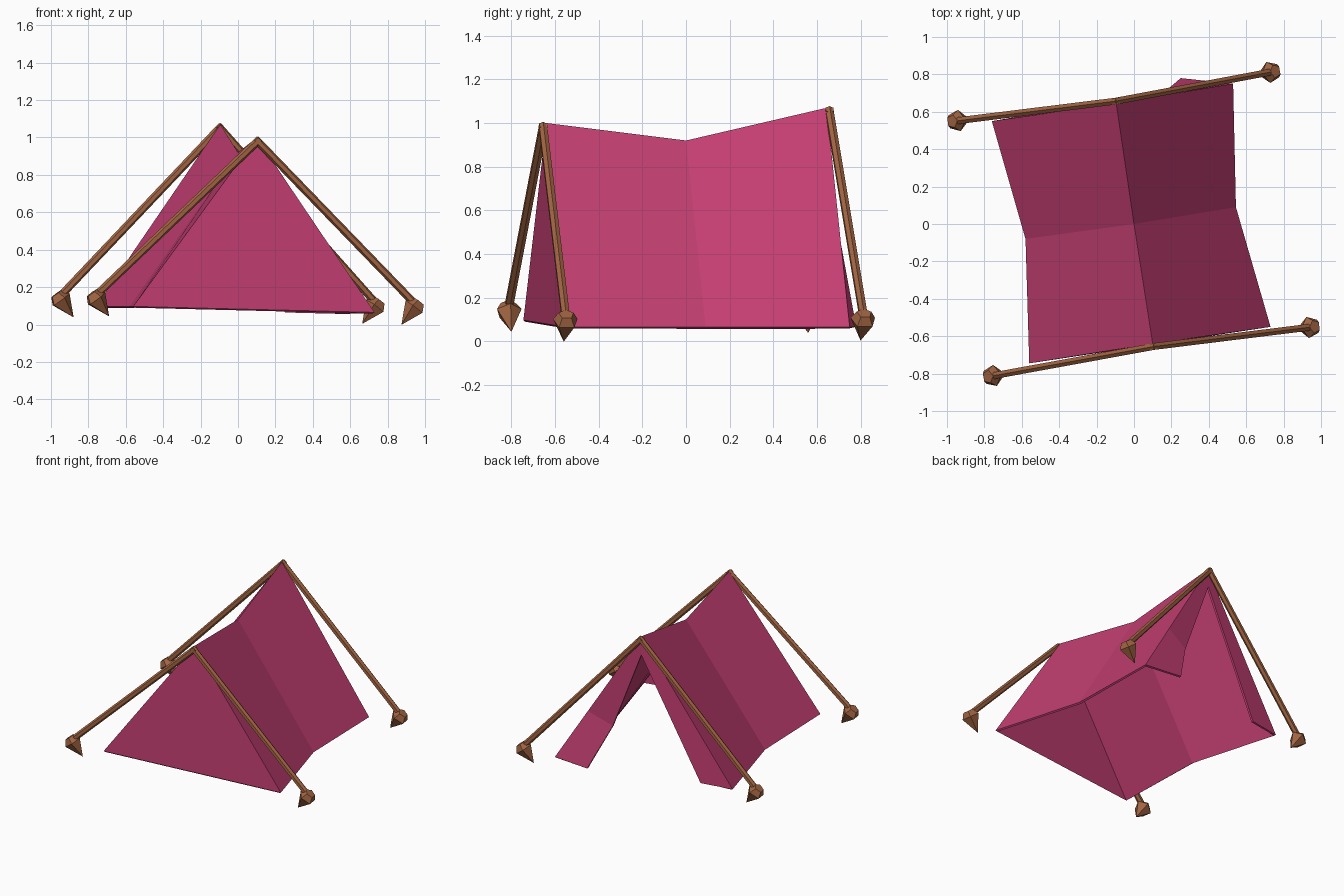
import bpy, bmesh
from mathutils import Vector

if "Cube" in bpy.data.objects:
    bpy.data.objects.remove(bpy.data.objects["Cube"])


def material(name, color):
    m = bpy.data.materials.new(name)
    m.diffuse_color = (*color, 1)
    m.use_nodes = True
    m.node_tree.nodes["Principled BSDF"].inputs["Base Color"].default_value = m.diffuse_color
    return m


PINK = material("pink_cloth", (0.56, 0.05, 0.17))
WOOD = material("wood", (0.36, 0.13, 0.055))


def add_object(name, bm, mat):
    bmesh.ops.recalc_face_normals(bm, faces=bm.faces)
    mesh = bpy.data.meshes.new(name)
    bm.to_mesh(mesh)
    bm.free()
    mesh.materials.append(mat)
    ob = bpy.data.objects.new(name, mesh)
    bpy.context.collection.objects.link(ob)
    return ob


def lathe(name, start, axis, profile, sides, mat):
    """Low-poly turned solid: profile is (distance, radius) along axis."""
    bm = bmesh.new()
    turn = Vector(axis).to_track_quat('Z', 'Y')
    rings = []
    for dist, rad in profile:
        ret = bmesh.ops.create_circle(bm, segments=sides, radius=max(rad, 0.001))
        for v in ret["verts"]:
            v.co = Vector(start) + turn @ (v.co + Vector((0, 0, dist)))
        rings.append(ret["verts"])
    for a, b in zip(rings, rings[1:]):
        for i in range(sides):
            j = (i + 1) % sides
            bm.faces.new((a[i], a[j], b[j], b[i]))
    bm.faces.new(rings[0])
    bm.faces.new(rings[-1])
    return add_object(name, bm, mat)


# Tent cloth: sagging ridge, pinched walls, closed front, parted flaps at the back
P = {
    "ridge_f": (0.10, -0.64, 1.0), "ridge_m": (0, 0, 0.92), "ridge_b": (-0.095, 0.645, 1.07),
    "right_f": (0.73, -0.55, 0.065), "right_m": (0.545, 0.09, 0.065), "right_b": (0.53, 0.75, 0.065),
    "left_f": (-0.56, -0.745, 0.097), "left_m": (-0.58, -0.08, 0.097), "left_b": (-0.76, 0.55, 0.097),
    "split": (-0.095, 0.65, 0.935),
    "flap_r": (0.25, 0.78, 0.067), "fold_in": (0.12, 0.67, 0.37),
    "flap_l": (-0.53, 0.59, 0.097),
}
P["fold_out"] = Vector(P["right_b"]).lerp(Vector(P["ridge_b"]), 0.38)
bm = bmesh.new()
V = {k: bm.verts.new(c) for k, c in P.items()}
for f in (
    "ridge_f right_f right_m ridge_m",
    "ridge_m right_m right_b fold_out ridge_b",
    "ridge_m left_m left_f ridge_f",
    "ridge_b left_b left_m ridge_m",
    "ridge_f left_f right_f",
    "ridge_b fold_out fold_in split",
    "fold_out right_b flap_r fold_in",
    "ridge_b split flap_l left_b",
):
    bm.faces.new([V[k] for k in f.split()])
tent = add_object("tent_cloth", bm, PINK)
wall = tent.data.polygons[0]
mod = tent.modifiers.new("thickness", 'SOLIDIFY')
mod.thickness = 0.014
# thicken towards the inside
mod.offset = -1 if wall.normal.x > 0 else 1

# Poles and stakes: apex, stake tip, outward direction along the ground
FRONT, BACK = Vector((0.105, -0.655, 0.98)), Vector((-0.097, 0.657, 1.052))
LEGS = {
    "front_right": (FRONT, (0.875, -0.56, 0.0)),
    "front_left": (FRONT, (-0.69, -0.80, 0.045)),
    "back_right": (BACK, (0.665, 0.80, 0.005)),
    "back_left": (BACK, (-0.88, 0.56, 0.04)),
}
for name, (apex, tip) in LEGS.items():
    tip = Vector(tip)
    out = (tip - apex) * Vector((1, 1, 0))
    lean = out.normalized() * 0.6 + Vector((0, 0, 0.8))
    lathe(name + "_stake", tip, lean, [(0, 0), (0.115, 0.06), (0.155, 0.036)], 5, WOOD)
    end = tip + lean * 0.13
    span = end - apex
    lathe(name + "_pole", apex - span.normalized() * 0.015, span,
          [(0, 0.021), (span.length, 0.021)], 6, WOOD)
